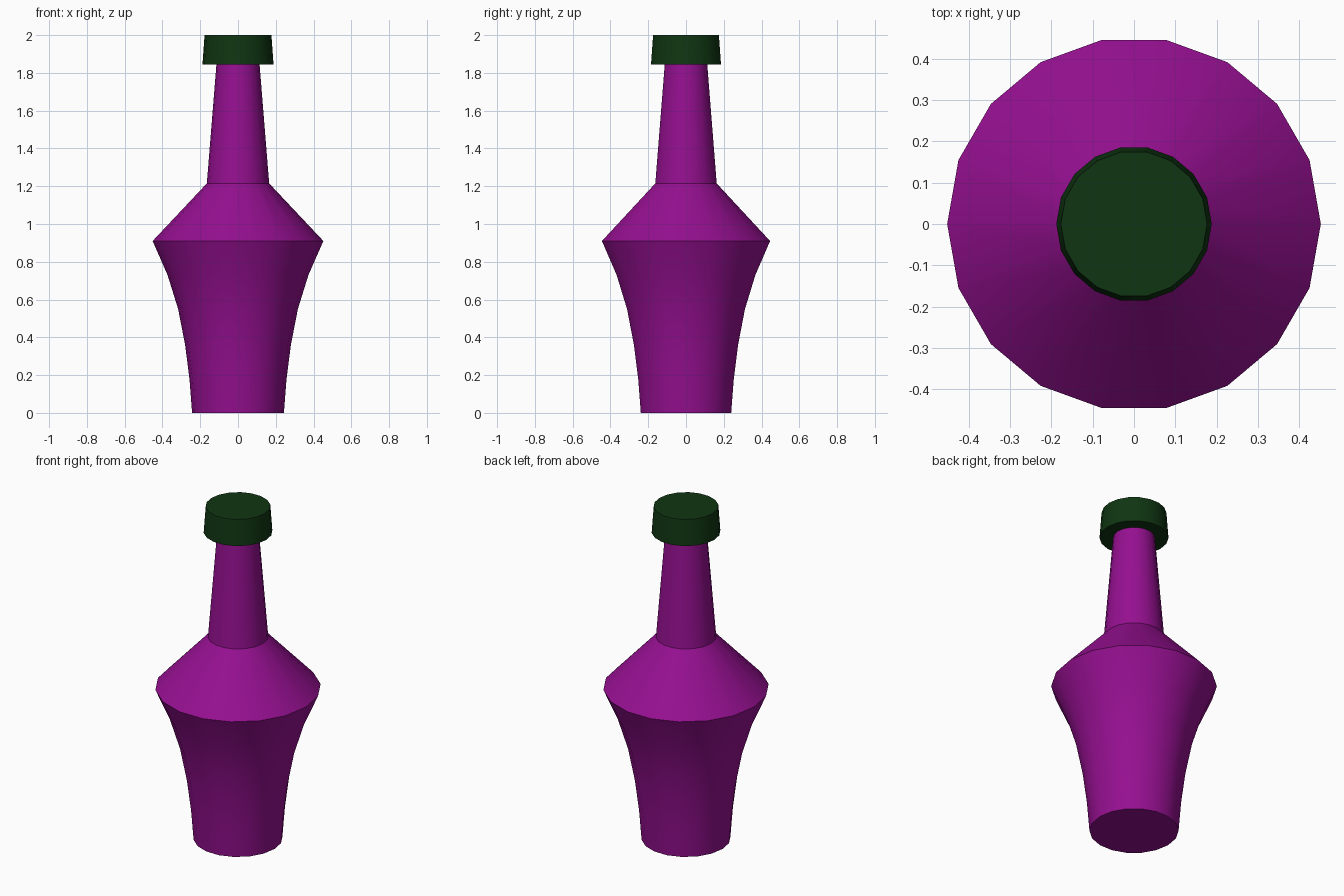
import bpy
import bmesh
from math import radians, tau
from mathutils import Matrix, Vector

SIDES = 18

cube = bpy.data.objects.get("Cube")
if cube:
    bpy.data.objects.remove(cube, do_unlink=True)


def make_material(name, rgb):
    mat = bpy.data.materials.new(name)
    mat.use_nodes = True
    mat.diffuse_color = (*rgb, 1)
    mat.node_tree.nodes["Principled BSDF"].inputs["Base Color"].default_value = (*rgb, 1)
    return mat


def lathe(name, profile, mat):
    """Turn a (radius, height) profile, listed bottom to top, into a closed solid."""
    bm = bmesh.new()
    rings = []
    for radius, height in profile:
        rings.append([bm.verts.new(Matrix.Rotation(tau * i / SIDES, 3, "Z")
                                   @ Vector((radius, 0, height)))
                      for i in range(SIDES)])
    for low, high in zip(rings, rings[1:]):
        for i in range(SIDES):
            j = (i + 1) % SIDES
            bm.faces.new((low[i], low[j], high[j], high[i]))
    bm.faces.new(rings[0][::-1])
    bm.faces.new(rings[-1])
    mesh = bpy.data.meshes.new(name)
    bm.to_mesh(mesh)
    bm.free()
    mesh.materials.append(mat)
    obj = bpy.data.objects.new(name, mesh)
    bpy.context.collection.objects.link(obj)
    bpy.ops.object.select_all(action="DESELECT")
    obj.select_set(True)
    bpy.context.view_layer.objects.active = obj
    bpy.ops.object.shade_smooth_by_angle(angle=radians(30))
    return obj


purple = make_material("purple glass", (0.30, 0.005, 0.28))
green = make_material("dark green cap", (0.005, 0.036, 0.006))

# Flared body, sloping shoulder and tapering neck in one turned profile
lathe("bottle", [(0.243, 0), (0.257, 0.18), (0.280, 0.36), (0.317, 0.55),
                 (0.373, 0.73), (0.452, 0.91), (0.165, 1.215), (0.113, 1.86)], purple)

# Slightly tapered cap
lathe("cap", [(0.188, 1.845), (0.177, 2.0)], green)
